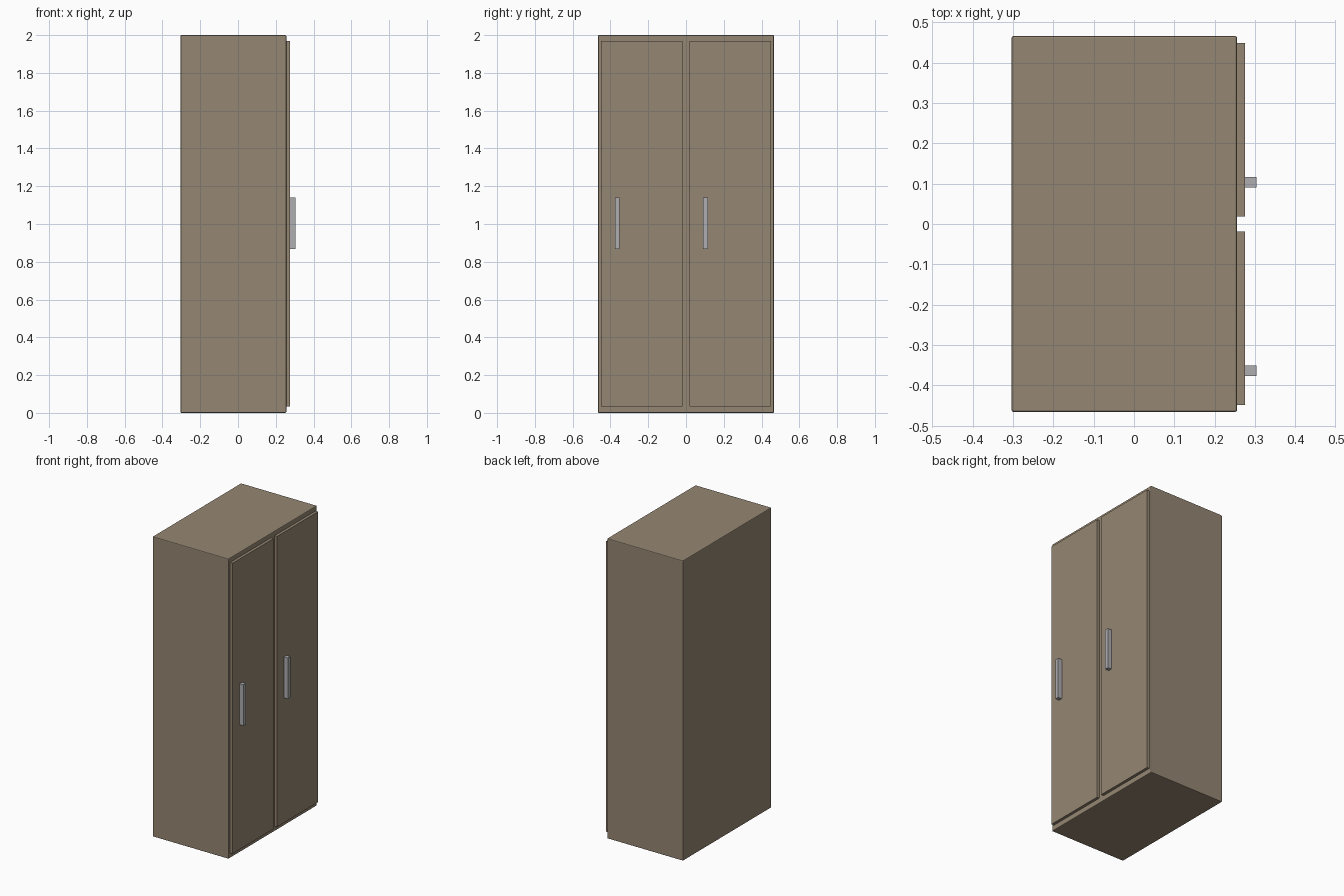
import bpy

if "Cube" in bpy.data.objects:
    bpy.data.objects.remove(bpy.data.objects["Cube"])

def material(name, color):
    m = bpy.data.materials.new(name)
    m.diffuse_color = (*color, 1)
    m.use_nodes = True
    m.node_tree.nodes["Principled BSDF"].inputs["Base Color"].default_value = m.diffuse_color
    return m

wood = material("wood", (0.30, 0.24, 0.17))
metal = material("metal", (0.43, 0.43, 0.45))

def box(name, lo, hi, mat, bevel=0):
    center = [(a + b) / 2 for a, b in zip(lo, hi)]
    bpy.ops.mesh.primitive_cube_add(size=1, location=center)
    ob = bpy.context.object
    ob.name = name
    ob.scale = [b - a for a, b in zip(lo, hi)]
    bpy.ops.object.transform_apply(location=False, rotation=False, scale=True)
    ob.data.materials.append(mat)
    if bevel:
        mod = ob.modifiers.new("edge_bevel", 'BEVEL')
        mod.width = bevel
        mod.segments = 2
    return ob

# Cabinet carcass with softened edges
box("cabinet_body", (-0.304, -0.466, 0), (0.256, 0.466, 2), wood, 0.005)

# Two doors on the +x side, each with a bar handle at the same offset
for side, y in (("left", -0.449), ("right", 0.019)):
    box(side + "_door", (0.255, y, 0.034), (0.275, y + 0.43, 1.97), wood)
    box(side + "_handle", (0.274, y + 0.072, 0.867), (0.304, y + 0.098, 1.14), metal)
